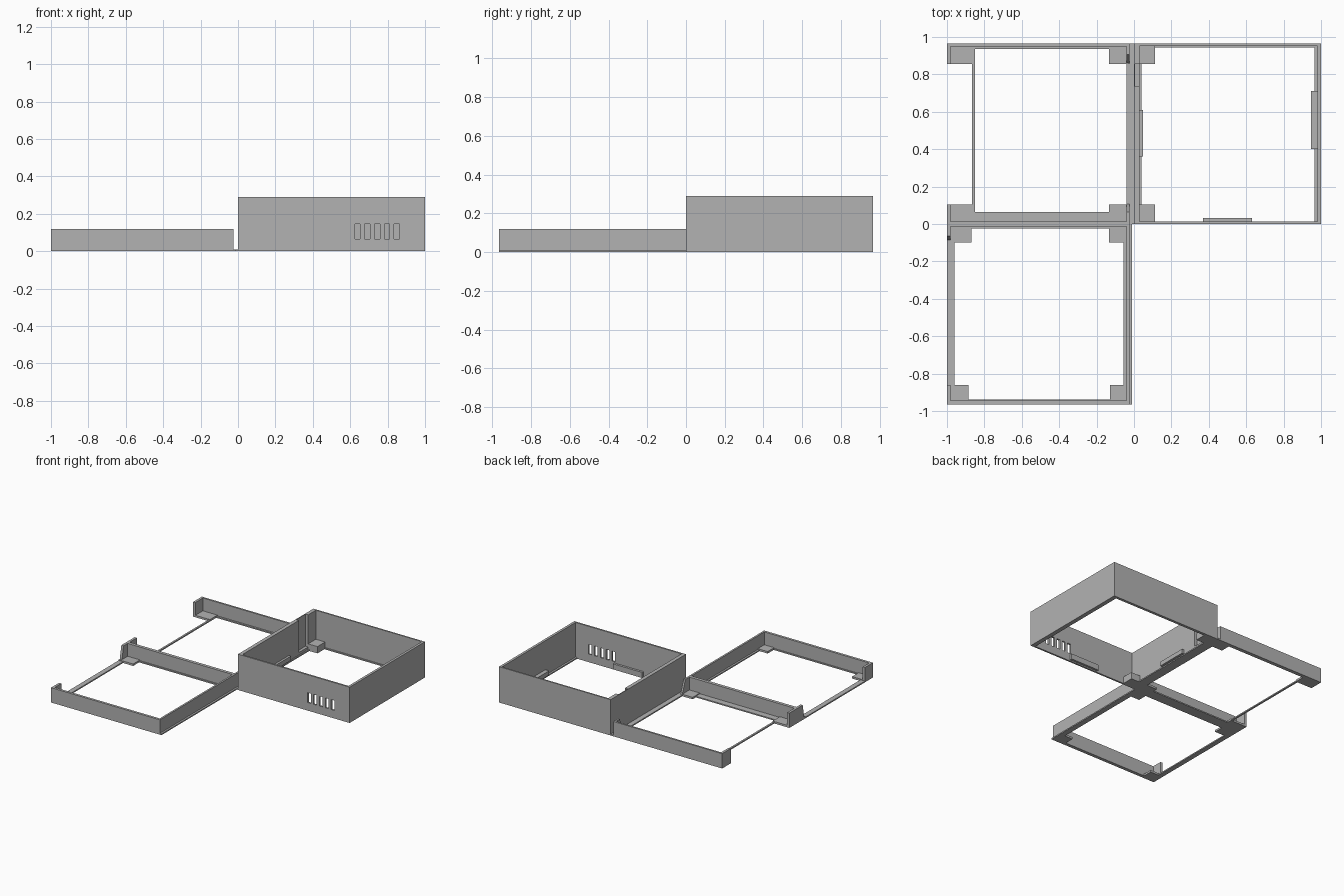
import bpy
import bmesh

if "Cube" in bpy.data.objects:
    bpy.data.objects.remove(bpy.data.objects["Cube"], do_unlink=True)

# Single grey material
GREY = bpy.data.materials.new("plain grey")
GREY.use_nodes = True
GREY.diffuse_color = (0.45, 0.45, 0.45, 1)
GREY.node_tree.nodes["Principled BSDF"].inputs["Base Color"].default_value = (0.45, 0.45, 0.45, 1)


def prism(name, profile, x0, x1):
    """Extrude a y-z profile along x."""
    bm = bmesh.new()
    face = bm.faces.new([bm.verts.new((x0, y, z)) for y, z in profile])
    out = bmesh.ops.extrude_face_region(bm, geom=[face])
    moved = [v for v in out["geom"] if isinstance(v, bmesh.types.BMVert)]
    bmesh.ops.translate(bm, verts=moved, vec=(x1 - x0, 0, 0))
    bmesh.ops.recalc_face_normals(bm, faces=bm.faces)
    mesh = bpy.data.meshes.new(name)
    bm.to_mesh(mesh)
    bm.free()
    mesh.materials.append(GREY)
    obj = bpy.data.objects.new(name, mesh)
    bpy.context.collection.objects.link(obj)
    return obj


def box(name, x0, x1, y0, y1, z0, z1):
    return prism(name, [(y0, z0), (y1, z0), (y1, z1), (y0, z1)], x0, x1)


def cut(target, cutters):
    """Subtract the cutters and remove them."""
    bpy.context.view_layer.objects.active = target
    for c in cutters:
        mod = target.modifiers.new("cut", 'BOOLEAN')
        mod.operation = 'DIFFERENCE'
        mod.solver = 'EXACT'
        mod.object = c
        bpy.ops.object.modifier_apply(modifier=mod.name)
        bpy.data.objects.remove(c, do_unlink=True)


TALL, LOW, BASE, PAD = 0.29, 0.12, 0.01, 0.016
END = 0.965

# Tall case: one open shell, hollowed, slotted and recessed
case = box("case_walls", 0, 1, 0, END, 0, TALL)
hollow = box("hollow", 0.03, 0.98, 0.014, 0.953, -0.1, 0.5)
slots = [box("slot", x, x + 0.028, -0.05, 0.05, 0.065, 0.145)
         for x in [0.625 + 0.0525 * i for i in range(5)]]
recess = box("recess", 0.006, 0.05, 0.735, 0.855, 0.03, 0.5)
cut(case, [hollow, recess] + slots)

# Case ledges, corner blocks and inner tabs
box("case_right_ledge", 0.965, 0.985, 0.01, 0.96, 0, BASE)
box("case_back_ledge", 0.02, 0.985, 0.943, 0.96, 0, BASE)
box("case_left_ledge", 0.02, 0.04, 0.01, 0.96, 0, BASE)
for y0, y1 in [(0.01, 0.105), (0.855, 0.955)]:
    box("case_corner_block", 0.025, 0.113, y0, y1, 0, 0.055)
box("case_left_tab", 0.025, 0.048, 0.36, 0.61, 0.02, 0.055)
box("case_right_tab", 0.947, 0.985, 0.4, 0.71, 0.02, 0.055)
box("case_front_tab", 0.37, 0.63, 0.01, 0.032, 0.01, 0.055)

# Rear frame: back and front walls, shelves and side strips
box("rear_frame_back_wall", -1, -0.025, 0.95, END, 0, LOW)
box("rear_frame_front_wall", -1, -0.025, 0, 0.013, 0, LOW)
box("rear_frame_back_shelf", -0.98, -0.03, 0.935, 0.955, 0, BASE)
box("rear_frame_front_shelf", -0.98, -0.03, 0.01, 0.065, 0, BASE)
box("rear_frame_left_bar", -0.865, -0.85, 0.1, 0.86, 0, BASE)
box("rear_frame_right_strip", -0.04, 0.001, 0, END, 0, BASE)
for y0, y1 in [(0.005, 0.105), (0.855, 0.96)]:
    box("rear_frame_left_pad", -1, -0.85, y0, y1, 0, PAD)
    box("rear_frame_right_pad", -0.133, -0.03, y0, y1, 0, PAD)
for y0, y1 in [(0, 0.105), (0.855, END)]:
    box("rear_frame_end_return", -1, -0.98, y0, y1, 0, LOW)
prism("rear_frame_back_gusset", [(END, 0), (0.855, 0), (0.905, LOW), (END, LOW)], -0.04, -0.025)
prism("rear_frame_front_gusset", [(0, 0), (0.11, 0), (0.065, LOW), (0, LOW)], -0.04, -0.025)

# Front frame: three walls, low left strip, shelves and pads
box("front_frame_front_wall", -1, -0.025, -END, -0.945, 0, LOW)
box("front_frame_back_wall", -1, -0.025, -0.013, 0, 0, LOW)
box("front_frame_right_wall", -0.04, -0.025, -END, 0, 0, LOW)
box("front_frame_right_lip", -0.03, -0.01, -END, 0.001, 0, BASE)
box("front_frame_right_shelf", -0.055, -0.03, -0.95, -0.01, 0, BASE)
box("front_frame_left_strip", -1, -0.96, -0.95, -0.01, 0, BASE)
box("front_frame_front_shelf", -0.99, -0.03, -0.95, -0.938, 0, BASE)
box("front_frame_back_shelf", -0.99, -0.03, -0.024, -0.01, 0, BASE)
for x0, x1, y0, y1 in [(-1, -0.87, -0.1, -0.01), (-0.133, -0.03, -0.1, -0.01),
                       (-1, -0.885, -0.95, -0.862), (-0.128, -0.03, -0.95, -0.862)]:
    box("front_frame_corner_pad", x0, x1, y0, y1, 0, PAD)
box("front_frame_end_return", -1, -0.98, -END, -0.862, 0, LOW)
prism("front_frame_end_gusset", [(0, 0), (-0.088, 0), (-0.065, LOW), (0, LOW)], -1, -0.98)
